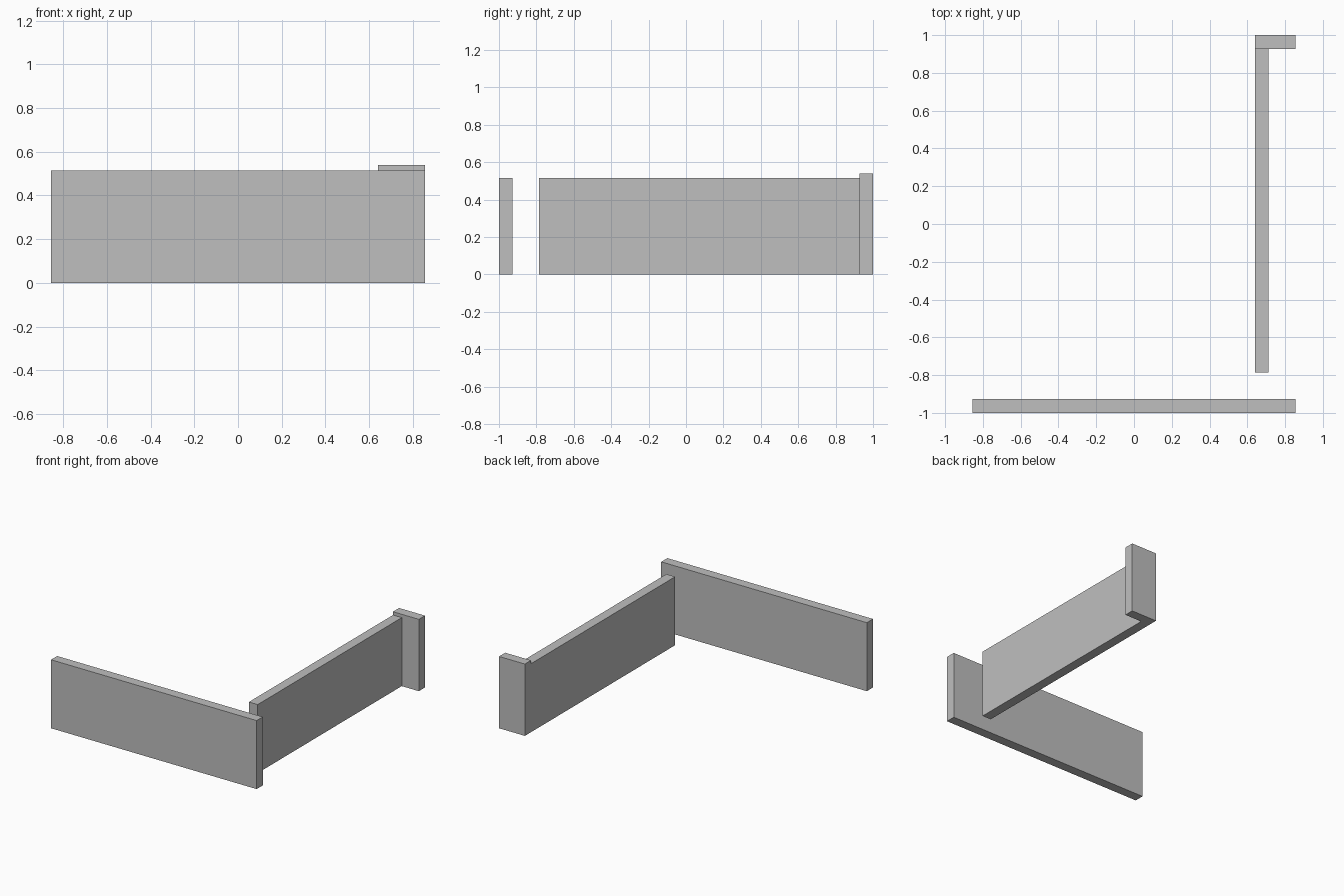
import bpy
from mathutils import Matrix, Vector
import bmesh

cube = bpy.data.objects.get("Cube")
if cube:
    bpy.data.objects.remove(cube, do_unlink=True)

# Single plain grey
grey = bpy.data.materials.new("wall_grey")
grey.use_nodes = True
colour = (0.52, 0.52, 0.52, 1.0)
grey.diffuse_color = colour
grey.node_tree.nodes["Principled BSDF"].inputs["Base Color"].default_value = colour


def block(name, low, high):
    """Flat-faced box spanning two opposite corners."""
    low, high = Vector(low), Vector(high)
    bm = bmesh.new()
    bmesh.ops.create_cube(bm, size=1, matrix=Matrix.Diagonal((*(high - low), 1)))
    mesh = bpy.data.meshes.new(name)
    bm.to_mesh(mesh)
    bm.free()
    mesh.materials.append(grey)
    obj = bpy.data.objects.new(name, mesh)
    obj.location = (low + high) / 2
    bpy.context.collection.objects.link(obj)
    return obj


HALF_WIDTH = 0.855
THICK = 0.073
WALL_TOP = 0.515
PIER_TOP = 0.54
INNER = 0.64

# Long wall across the front
block("front_wall", (-HALF_WIDTH, -1, 0), (HALF_WIDTH, -1 + THICK, WALL_TOP))
# Wall running front to back, with a gap before the front wall
block("side_wall", (INNER, -0.785, 0), (INNER + THICK, 1 - THICK, WALL_TOP))
# Short, slightly taller return at the back
block("back_pier", (INNER, 1 - THICK, 0), (HALF_WIDTH, 1, PIER_TOP))
